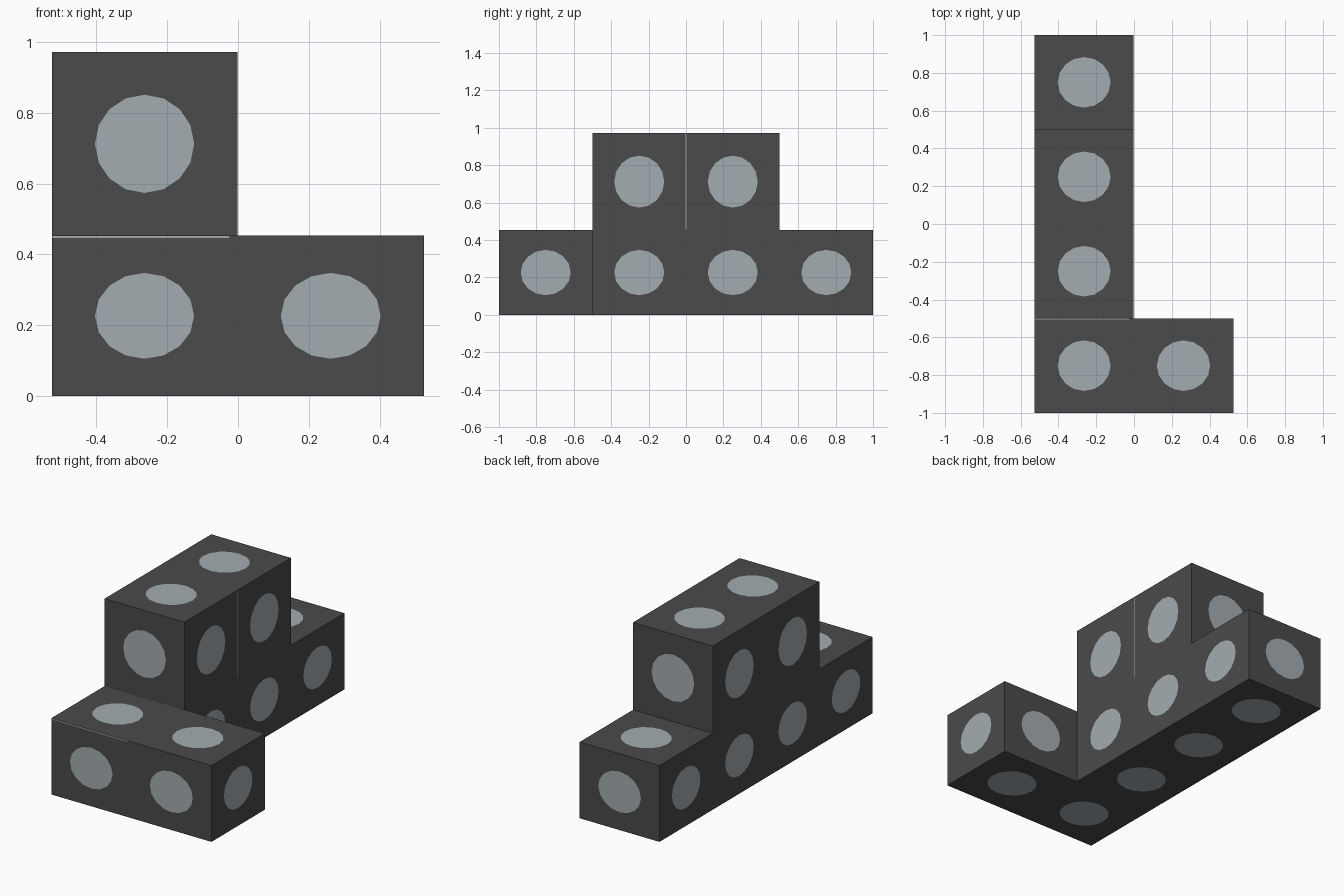
import bpy, bmesh, math
from mathutils import Vector

if "Cube" in bpy.data.objects:
    bpy.data.objects.remove(bpy.data.objects["Cube"])

XS = [-0.526, -0.002, 0.526]
YS = [-1.0, -0.5, 0.0, 0.5, 1.0]
ZS = [0.0, 0.453, 0.972]
GRID = (XS, YS, ZS)
# occupied cells: long lower row, front side block, two upper blocks
CELLS = {(0, j, 0) for j in range(4)} | {(1, 0, 0), (0, 1, 1), (0, 2, 1)}
SIDES = 16
SPOT = 0.535   # spot radius as a share of the half face


def material(name, rgb):
    m = bpy.data.materials.new(name)
    m.diffuse_color = (*rgb, 1)
    m.use_nodes = True
    m.node_tree.nodes["Principled BSDF"].inputs["Base Color"].default_value = m.diffuse_color
    return m


dark = material("dark grey", (0.069, 0.069, 0.069))
light = material("pale grey", (0.371, 0.413, 0.434))


def finish(bm, name, mats):
    me = bpy.data.meshes.new(name)
    bm.to_mesh(me)
    bm.free()
    for m in mats:
        me.materials.append(m)
    ob = bpy.data.objects.new(name, me)
    bpy.context.collection.objects.link(ob)
    return ob


def spotted_face(bm, centre, u, v):
    """Rectangle spanned by half-axes u, v with a round spot cut into it."""
    inner, outer = [], []
    for k in range(SIDES):
        a = 2 * math.pi * k / SIDES
        c, s = math.cos(a), math.sin(a)
        q = 1 / max(abs(c), abs(s))
        inner.append(bm.verts.new(centre + (u * c + v * s) * SPOT))
        outer.append(bm.verts.new(centre + (u * c + v * s) * q))
    bm.faces.new(inner).material_index = 1
    for k in range(SIDES):
        n = (k + 1) % SIDES
        bm.faces.new((inner[k], outer[k], outer[n], inner[n]))


# block body: one spotted face on every exposed cell side
bm = bmesh.new()
for cell in sorted(CELLS):
    lo = Vector([GRID[a][cell[a]] for a in range(3)])
    hi = Vector([GRID[a][cell[a] + 1] for a in range(3)])
    mid, half = (lo + hi) / 2, (hi - lo) / 2
    for axis in range(3):
        for sign in (-1, 1):
            near = list(cell)
            near[axis] += sign
            if tuple(near) in CELLS:
                continue
            centre = mid.copy()
            centre[axis] += sign * half[axis]
            u, v = Vector(), Vector()
            a, b = (axis + 1) % 3, (axis + 2) % 3
            u[a], v[b] = half[a], half[b] * sign
            spotted_face(bm, centre, u, v)
bmesh.ops.remove_doubles(bm, verts=bm.verts, dist=0.0002)
finish(bm, "spotted_block_body", [dark, light])


# thin pale seam lines
def seam(name, centre, size):
    bm = bmesh.new()
    bmesh.ops.create_cube(bm, size=1)
    for vert in bm.verts:
        vert.co = Vector(centre) + Vector([vert.co[i] * size[i] for i in range(3)])
    finish(bm, name, [light])


seam("front_seam", (-0.276, -0.9995, 0.4495), (0.5, 0.002, 0.006))
seam("step_seam", (-0.276, -0.502, 0.453), (0.5, 0.005, 0.002))
seam("side_seam", (-0.002, 0, 0.7125), (0.002, 0.005, 0.519))
